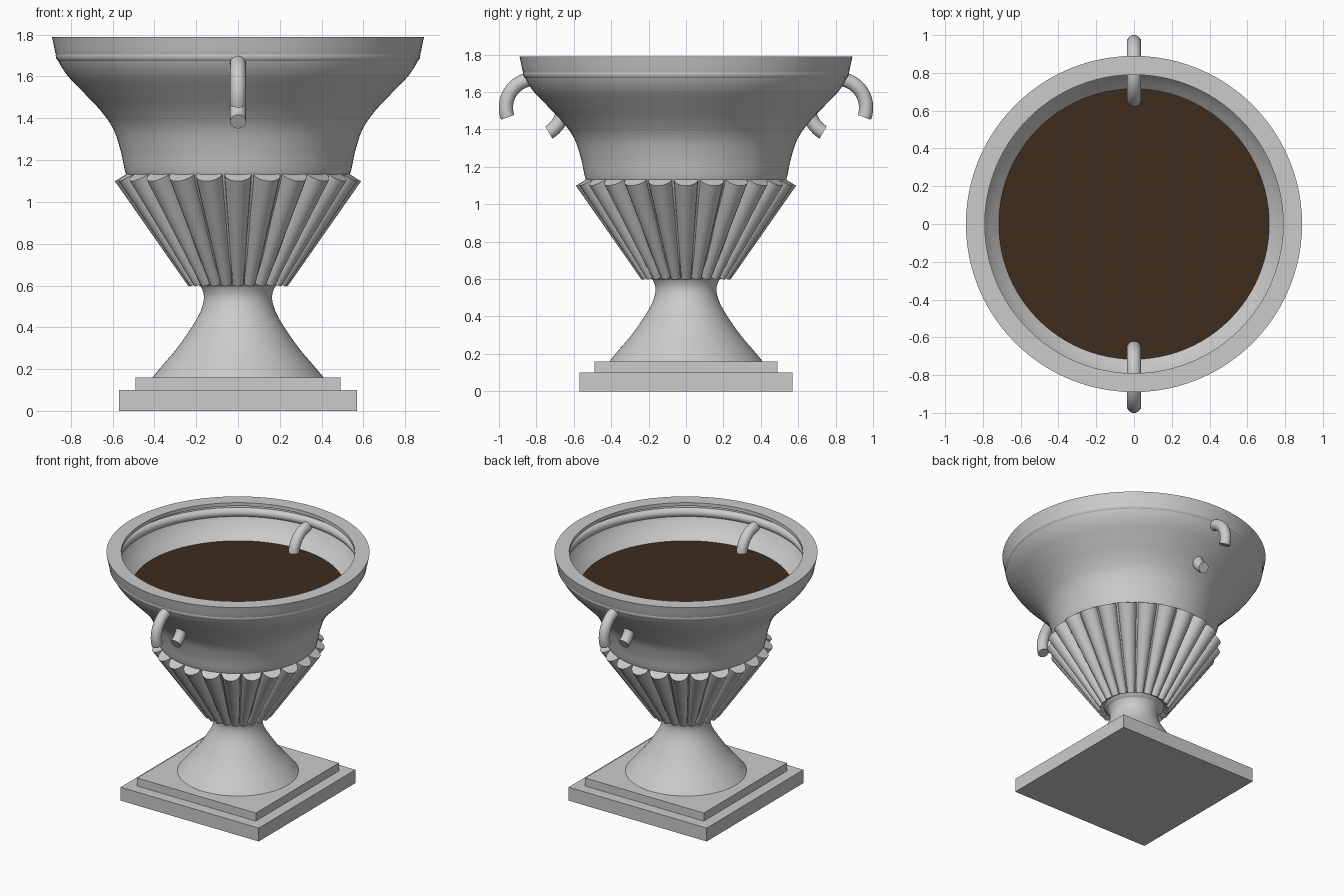
import bpy, bmesh
from math import radians, pi, atan2
from mathutils import Matrix, Vector

if "Cube" in bpy.data.objects:
    bpy.data.objects.remove(bpy.data.objects["Cube"])


def finish(name, bm, mat=None, angle=35):
    bmesh.ops.recalc_face_normals(bm, faces=bm.faces)
    for f in bm.faces:
        f.smooth = True
    me = bpy.data.meshes.new(name)
    bm.to_mesh(me)
    bm.free()
    me.set_sharp_from_angle(angle=radians(angle))
    ob = bpy.data.objects.new(name, me)
    bpy.context.collection.objects.link(ob)
    if mat:
        me.materials.append(mat)
    return ob


def smooth_path(pts, n=5):
    """Catmull-Rom curve through (r, z) points."""
    p = [Vector(q) for q in pts]
    p = [2 * p[0] - p[1]] + p + [2 * p[-1] - p[-2]]
    out = []
    for a, b, c, d in zip(p, p[1:], p[2:], p[3:]):
        for i in range(n):
            t = i / n
            out.append(0.5 * (2 * b + (c - a) * t + (2 * a - 5 * b + 4 * c - d) * t * t
                              + (3 * b - a - 3 * c + d) * t ** 3))
    return [tuple(v) for v in out] + [tuple(pts[-1])]


def lathe(name, profile, steps=96, mat=None):
    bm = bmesh.new()
    vs = [bm.verts.new((r, 0, z)) for r, z in profile]
    es = [bm.edges.new(e) for e in zip(vs, vs[1:])]
    bmesh.ops.spin(bm, geom=vs + es, cent=(0, 0, 0), axis=(0, 0, 1),
                   angle=2 * pi, steps=steps, use_merge=True)
    bmesh.ops.remove_doubles(bm, verts=bm.verts, dist=1e-5)
    return finish(name, bm, mat)


def slab(name, half, z0, z1):
    bm = bmesh.new()
    bmesh.ops.create_cube(bm, size=1, matrix=Matrix.Translation((0, 0, (z0 + z1) / 2))
                          @ Matrix.Diagonal((2 * half, 2 * half, z1 - z0, 1)))
    finish(name, bm)


# stepped square plinth
slab("plinth_lower", 0.57, 0, 0.10)
slab("plinth_upper", 0.49, 0.10, 0.16)

# flared foot
lathe("foot", smooth_path([(0.41, 0.16), (0.36, 0.22), (0.30, 0.29), (0.235, 0.38),
                           (0.182, 0.47), (0.163, 0.54), (0.175, 0.59), (0.20, 0.62)]))

# bowl: outer wall, flat rim with inner lip, thin inner wall
outer = smooth_path([(0.17, 0.59), (0.20, 0.615), (0.275, 0.70), (0.35, 0.82), (0.415, 0.93),
                     (0.485, 1.04), (0.535, 1.13), (0.56, 1.24), (0.597, 1.35), (0.66, 1.44),
                     (0.745, 1.53), (0.82, 1.61), (0.866, 1.69), (0.89, 1.79)])
inner = smooth_path([(0.84, 1.765), (0.825, 1.69), (0.78, 1.61), (0.707, 1.53), (0.63, 1.45)])
lathe("bowl", outer + [(0.79, 1.79), (0.79, 1.765)] + inner)

# bead running round under the rim
bead = [(0.838 + 0.034 * v.x, 1.70 + 0.034 * v.y) for v in
        (Matrix.Rotation(2 * pi * i / 16, 2) @ Vector((1, 0)) for i in range(17))]
lathe("rim_bead", bead)

# soil
soil_mat = bpy.data.materials.new("soil_brown")
soil_mat.diffuse_color = (0.05, 0.025, 0.012, 1)
soil_mat.use_nodes = True
soil_mat.node_tree.nodes["Principled BSDF"].inputs["Base Color"].default_value = soil_mat.diffuse_color
bm = bmesh.new()
bmesh.ops.create_circle(bm, cap_ends=True, segments=96, radius=0.716,
                        matrix=Matrix.Translation((0, 0, 1.54)))
finish("soil", bm, soil_mat)

# ring of tapered flutes around the lower bowl
low, high = Vector((0.215, 0, 0.61)), Vector((0.533, 0, 1.133))
axis = high - low
tilt = Matrix.Translation((low + high) / 2) @ Matrix.Rotation(atan2(axis.x, axis.z), 4, 'Y')
bm = bmesh.new()
for k in range(24):
    bmesh.ops.create_cone(bm, cap_ends=True, segments=20, radius1=0.026, radius2=0.065,
                          depth=axis.length,
                          matrix=Matrix.Rotation(radians(15 * k), 4, 'Z') @ tilt)
finish("flutes", bm)

# open ring handles piercing the wall front and back
for name, turn in (("handle_back", 0), ("handle_front", pi)):
    bm = bmesh.new()
    centre = Vector((0, 0.81, 1.517))
    bmesh.ops.create_circle(bm, segments=20, radius=0.038,
                            matrix=Matrix.Translation(centre)
                            @ Matrix.Rotation(radians(-20), 4, 'X')
                            @ Matrix.Translation((0, 0.153, 0)))
    bmesh.ops.spin(bm, geom=bm.verts[:] + bm.edges[:], cent=centre, axis=(1, 0, 0),
                   angle=radians(260), steps=40)
    bmesh.ops.holes_fill(bm, edges=[e for e in bm.edges if e.is_boundary], sides=0)
    # keep the arc sweeping up and over the wall
    if min(v.co.z for v in bm.verts) < 1.335 and max(v.co.z for v in bm.verts) < 1.69:
        bmesh.ops.scale(bm, vec=(1, 1, -1), verts=bm.verts,
                        space=Matrix.Translation(-centre))
    bm.transform(Matrix.Rotation(turn, 4, 'Z'))
    finish(name, bm)
